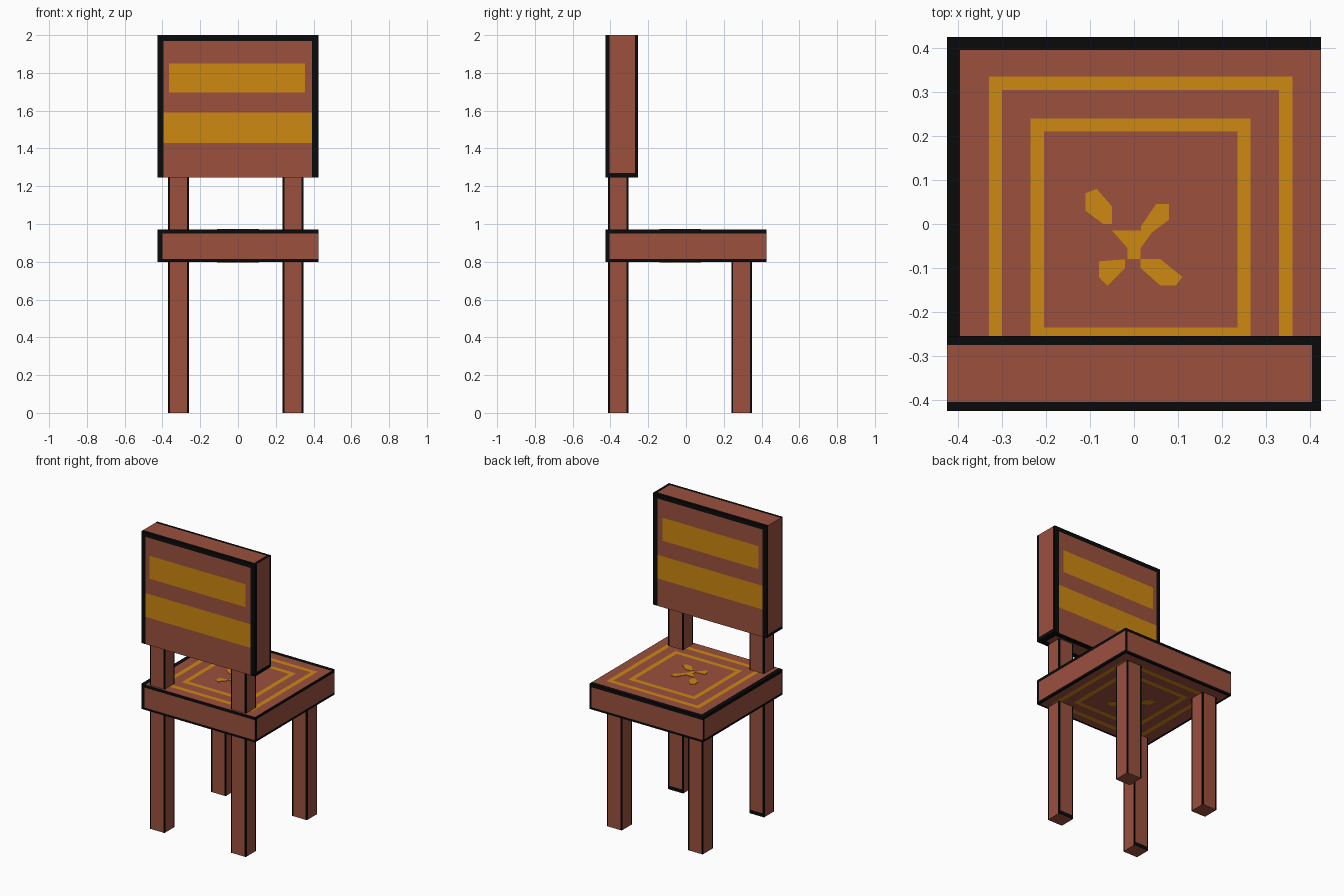
import bpy
import bmesh

if "Cube" in bpy.data.objects:
    bpy.data.objects.remove(bpy.data.objects["Cube"])


def material(name, rgb):
    m = bpy.data.materials.new(name)
    m.diffuse_color = (*rgb, 1.0)
    m.use_nodes = True
    m.node_tree.nodes["Principled BSDF"].inputs["Base Color"].default_value = m.diffuse_color
    return m


MATS = [material("brown wood", (0.328, 0.080, 0.048)),
        material("black edging", (0.003, 0.003, 0.003)),
        material("golden paint", (0.61, 0.246, 0.005))]
BROWN, BLACK, GOLD = range(3)


def finish(bm, name):
    mesh = bpy.data.meshes.new(name)
    bm.to_mesh(mesh)
    bm.free()
    for m in MATS:
        mesh.materials.append(m)
    obj = bpy.data.objects.new(name, mesh)
    bpy.context.collection.objects.link(obj)
    return obj


def painted_box(name, lo, hi, edging, details=None):
    """Box whose sides are cut into cells. A side is (axis, 0 low / 1 high).
    edging: side -> black border widths (u low, u high, v low, v high).
    details: side -> rectangles (u0, u1, v0, v1, colour), later ones on top."""
    details = details or {}
    bm = bmesh.new()
    for axis in range(3):
        u, v = [a for a in range(3) if a != axis]
        for end in (0, 1):
            a, b, c, d = edging.get((axis, end), (0, 0, 0, 0))
            rects = [(lo[u], hi[u], lo[v], hi[v], BLACK),
                     (lo[u] + a, hi[u] - b, lo[v] + c, hi[v] - d, BROWN)]
            rects += details.get((axis, end), [])
            us = sorted({round(x, 4) for r in rects for x in r[0:2]})
            vs = sorted({round(x, 4) for r in rects for x in r[2:4]})
            for u0, u1 in zip(us, us[1:]):
                for v0, v1 in zip(vs, vs[1:]):
                    cu, cv = (u0 + u1) / 2, (v0 + v1) / 2
                    colour = [r[4] for r in rects
                              if r[0] < cu < r[1] and r[2] < cv < r[3]][-1]
                    verts = []
                    for pu, pv in ((u0, v0), (u1, v0), (u1, v1), (u0, v1)):
                        p = [0, 0, 0]
                        p[axis] = (lo, hi)[end][axis]
                        p[u], p[v] = pu, pv
                        verts.append(bm.verts.new(p))
                    face = bm.faces.new(verts)
                    face.material_index = colour
                    face.normal_update()
                    if (face.normal[axis] > 0) != (end == 1):
                        face.normal_flip()
    bmesh.ops.remove_doubles(bm, verts=bm.verts, dist=1e-5)
    return finish(bm, name)


def ring(u0, u1, v0, v1, w=0.03):
    return [(u0, u1, v0, v1, GOLD), (u0 + w, u1 - w, v0 + w, v1 - w, BROWN)]


R = 0.425
LEFT, RIGHT, FRONT, BACK, BOTTOM, TOP = [(a, e) for a in range(3) for e in (0, 1)]

# Seat with two golden square rings above and below
rings = ring(-0.33, 0.36, -0.36, 0.335) + ring(-0.235, 0.265, -0.265, 0.24)
painted_box("seat", (-R, -R, 0.80), (R, R, 0.97),
            {FRONT: (0.025, 0, 0.015, 0.02), BACK: (0, 0.015, 0.015, 0.02),
             RIGHT: (0.02, 0, 0.015, 0.02), LEFT: (0.015, 0.015, 0.015, 0.02),
             TOP: (0.03, 0, 0, 0.03), BOTTOM: (0.015, 0.015, 0.015, 0.015)},
            {TOP: rings, BOTTOM: rings})

# Four-petal cross painted on both faces of the seat
petals = [
    [(-.11, .03), (-.07, 0), (-.05, 0), (-.05, .04), (-.085, .08), (-.11, .07)],
    [(.016, -.005), (.04, -.02), (.08, .01), (.08, .045), (.05, .045)],
    [(-.05, -.015), (-.015, -.055), (-.015, -.08), (.015, -.08),
     (.015, -.055), (.04, -.02), (.016, -.005), (.016, -.015)],
    [(-.08, -.085), (-.08, -.12), (-.06, -.14), (-.02, -.10), (-.02, -.08)],
    [(.015, -.08), (.015, -.10), (.06, -.14), (.095, -.14), (.11, -.12), (.06, -.08)],
]
for side, z0 in (("top", 0.97), ("bottom", 0.797)):
    bm = bmesh.new()
    for petal in petals:
        face = bm.faces.new([bm.verts.new((x, y, z0)) for x, y in petal])
        out = bmesh.ops.extrude_face_region(bm, geom=[face])["geom"]
        bmesh.ops.translate(bm, vec=(0, 0, 0.003),
                            verts=[g for g in out if isinstance(g, bmesh.types.BMVert)])
    bmesh.ops.recalc_face_normals(bm, faces=bm.faces)
    for f in bm.faces:
        f.material_index = GOLD
    finish(bm, "seat_cross_" + side)

# Backrest with two golden stripes on both broad faces
stripes = [(-0.365, 0.355, 1.695, 1.85, GOLD), (-0.395, 0.392, 1.43, 1.59, GOLD)]
painted_box("backrest", (-R, -R, 1.245), (R, -0.255, 2.0),
            {FRONT: (0.03, 0.033, 0, 0.03), BACK: (0.03, 0.033, 0, 0.03),
             RIGHT: (0.02, 0.015, 0.025, 0), LEFT: (0.015, 0.015, 0.02, 0),
             TOP: (0, 0.02, 0.02, 0.02), BOTTOM: (0.04, 0.04, 0.04, 0.04)},
            {FRONT: stripes, BACK: stripes})

# Legs, and the posts that carry the backrest
for side, x0, x1 in (("left", -0.37, -0.26), ("right", 0.235, 0.347)):
    for end, y0, y1 in (("front", -0.412, -0.305), ("back", 0.24, 0.35)):
        sides = {s: (0.01, 0.01, 0, 0) for s in (FRONT, BACK, LEFT, RIGHT)}
        if end == "front":
            painted_box(f"{side}_backrest_post", (x0, y0, 0.97), (x1, y1, 1.245), sides)
            sides[BACK] = (0.01, 0.01, 0.025, 0)
        painted_box(f"{side}_{end}_leg", (x0, y0, 0.0), (x1, y1, 0.80), sides)
